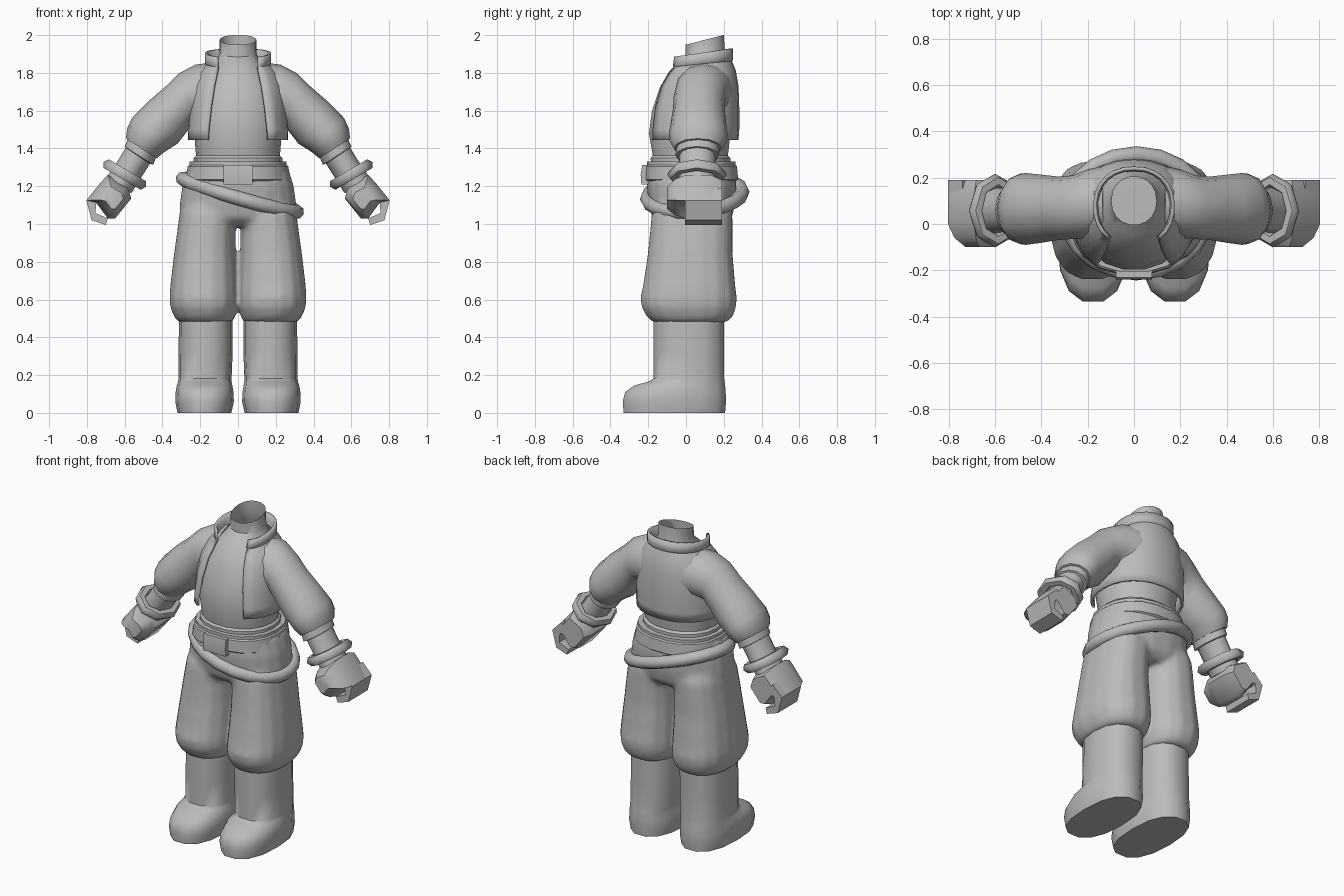
import bpy, bmesh, math
from mathutils import Vector

if "Cube" in bpy.data.objects:
    bpy.data.objects.remove(bpy.data.objects["Cube"])

grey = bpy.data.materials.new("plain_grey")
grey.diffuse_color = (0.5, 0.5, 0.5, 1)
grey.use_nodes = True
grey.node_tree.nodes["Principled BSDF"].inputs["Base Color"].default_value = grey.diffuse_color


def finish(name, verts, faces, angle=40, mods=()):
    me = bpy.data.meshes.new(name)
    me.from_pydata([tuple(v) for v in verts], [], faces)
    bm = bmesh.new()
    bm.from_mesh(me)
    bmesh.ops.recalc_face_normals(bm, faces=bm.faces)
    bm.to_mesh(me)
    bm.free()
    me.materials.append(grey)
    ob = bpy.data.objects.new(name, me)
    bpy.context.collection.objects.link(ob)
    bpy.ops.object.select_all(action='DESELECT')
    ob.select_set(True)
    bpy.context.view_layer.objects.active = ob
    bpy.ops.object.shade_smooth_by_angle(angle=math.radians(angle))
    for kind, opts in mods:
        m = ob.modifiers.new(kind.lower(), kind)
        for k, v in opts.items():
            setattr(m, k, v)
    return ob


def skin(rings, closed=True, caps=(True, True)):
    """Bridge equal-length rings of points into faces."""
    n = len(rings[0])
    verts = [p for r in rings for p in r]
    faces = []
    for i in range(len(rings) - 1):
        for j in range(n if closed else n - 1):
            k = (j + 1) % n
            faces.append((i * n + j, i * n + k, (i + 1) * n + k, (i + 1) * n + j))
    if caps[0]:
        faces.append(tuple(range(n)))
    if caps[1]:
        faces.append(tuple(range(len(verts) - n, len(verts))))
    return verts, faces


def spow(v, e):
    return math.copysign(abs(v) ** e, v)


def level_ring(z, x0, x1, y0, y1, n, power=2.0, tilt=0.0):
    """Horizontal rounded ring filling a box; tilt raises the back."""
    pts = [(spow(math.sin(a), 2 / power), spow(math.cos(a), 2 / power))
           for a in (math.tau * (i + 0.5) / n for i in range(n))]
    ms, mc = max(p[0] for p in pts), max(p[1] for p in pts)
    return [Vector(((x0 + x1) / 2 + (x1 - x0) / 2 * s / ms,
                    (y0 + y1) / 2 - (y1 - y0) / 2 * c / mc, z - tilt * c)) for s, c in pts]


def loft(rows, n=14, power=2.3, caps=(True, True)):
    return skin([level_ring(*r[:5], n, power, *r[5:]) for r in rows], caps=caps)


def limb(name, side, rows, n=12, caps=(True, True), angle=40):
    """Rows: x, z, y centre, in-plane radius, y radius, direction of section (degrees)."""
    rings = []
    for x, z, y, r, ry, deg in rows:
        d = Vector((math.cos(math.radians(deg)), 0, math.sin(math.radians(deg))))
        ring = []
        for i in range(n):
            a = math.tau * i / n
            p = Vector((x, y, z)) + d * r * math.cos(a) + Vector((0, ry * math.sin(a), 0))
            ring.append(Vector((p.x * side, p.y, p.z)))
        rings.append(ring)
    finish(name, *skin(rings, caps=caps), angle=angle)


def hoop(name, centre, u, v, normal, tube, n=16, m=8):
    """Closed tube around an ellipse with half axes u and v."""
    c, u, v, w = Vector(centre), Vector(u), Vector(v), Vector(normal).normalized()
    rings = []
    for i in range(n + 1):
        a = math.tau * (i % n) / n
        d = u * math.cos(a) + v * math.sin(a)
        o = d.normalized()
        rings.append([c + d + tube * (o * math.cos(b) + w * math.sin(b))
                      for b in (math.tau * j / m for j in range(m))])
    verts, faces = skin(rings, caps=(False, False))
    finish(name, verts[:n * m], [tuple(i % (n * m) for i in f) for f in faces], 60)


def mirror_rows(rows, side):
    return [(z, *sorted((a * side, b * side)), c, d) for z, a, b, c, d in rows]


trouser_parts = []
for side, tag in ((-1, "right"), (1, "left")):
    # Boot: rounded foot running into a straight shaft
    finish(tag + "_boot", *loft(mirror_rows([
        (0, .035, .32, -.33, .207), (.06, .022, .332, -.335, .212),
        (.11, .024, .33, -.322, .21), (.145, .03, .324, -.275, .207),
        (.165, .034, .318, -.2, .204), (.182, .034, .315, -.173, .202),
        (.33, .028, .315, -.172, .2), (.5, .028, .312, -.172, .2)], side), power=2.4))
    # Baggy trouser leg
    trouser_parts.append(loft(mirror_rows([
        (.48, .03, .315, -.175, .215), (.51, .016, .338, -.207, .247),
        (.56, .0, .358, -.234, .264), (.61, .0, .362, -.24, .268),
        (.68, .002, .357, -.225, .259), (.85, .012, .337, -.2, .245),
        (.97, .014, .32, -.188, .245), (1.06, .0, .308, -.18, .245),
        (1.14, .0, .28, -.15, .22)], side), n=16, power=2.4))
    # Puffed sleeve and turned cuff
    limb(tag + "_sleeve", side, [
        (.13, 1.705, .1, .15, .15, 88), (.2, 1.7, .088, .146, .148, 80),
        (.268, 1.675, .072, .13, .137, 69), (.328, 1.608, .068, .13, .137, 62),
        (.4, 1.535, .066, .136, .147, 54), (.466, 1.477, .065, .127, .155, 41),
        (.492, 1.44, .065, .115, .152, 34), (.512, 1.4, .063, .097, .128, 33)])
    limb(tag + "_cuff", side, [
        (.495, 1.43, .063, .088, .115, 33), (.525, 1.362, .06, .09, .115, 33),
        (.527, 1.359, .06, .07, .095, 33)])
    # Forearm and chunky bangle
    limb(tag + "_forearm", side, [
        (.5, 1.41, .06, .078, .097, 33), (.565, 1.305, .06, .076, .095, 33),
        (.63, 1.205, .06, .078, .1, 33)])
    hoop(tag + "_bangle", (.6 * side, .058, 1.262), (.085 * side, 0, .05),
         (0, .128, 0), (.54 * side, 0, -.84), .031, 8, 6)
    # Mitten palm: side profile swept front to back, tapering at both ends
    palm = [(.565, 1.135), (.585, 1.2), (.69, 1.26), (.735, 1.21), (.803, 1.125),
            (.75, 1.112), (.69, 1.03), (.65, 1.03)]
    finish(tag + "_palm", *skin([[Vector(((.65 + (x - .65) * k) * side, y, 1.13 + (z - 1.13) * k))
                                  for x, z in palm]
                                 for y, k in ((-.1, .5), (-.06, .82), (.0, 1), (.13, 1), (.19, .78))]),
           angle=50)
    # Curled fingers: hooked profile swept across the hand
    hook = [(.74, 1.19), (.803, 1.125), (.775, 1.02), (.70, .995),
            (.69, 1.03), (.755, 1.058), (.75, 1.112), (.7, 1.14)]
    finish(tag + "_fingers", *skin([[Vector((x * side, y, z)) for x, z in hook]
                                    for y in (-.005, .06, .13, .19)]))

# Trousers: both legs and the seat fused into one soft cloth body
trouser_parts.append(loft([
    (.99, -.22, .22, -.13, .2), (1.03, -.305, .305, -.178, .242),
    (1.1, -.308, .308, -.195, .258), (1.2, -.294, .294, -.207, .266),
    (1.3, -.264, .264, -.202, .258)], n=20))
verts, faces = [], []
for v, f in trouser_parts:
    faces += [tuple(i + len(verts) for i in face) for face in f]
    verts += v
finish("trousers", verts, faces, mods=[
    ('REMESH', {"mode": 'VOXEL', "voxel_size": .014, "use_smooth_shade": True}),
    ('SMOOTH', {"factor": .5, "iterations": 8})])

# Belt with a raised upper rim
finish("belt", *loft([
    (1.225, -.27, .27, -.205, .262), (1.235, -.278, .278, -.218, .276),
    (1.305, -.266, .266, -.215, .27), (1.312, -.258, .258, -.207, .262),
    (1.33, -.258, .258, -.207, .262), (1.332, -.22, .22, -.18, .22)], n=18), angle=30)
# Belt buckle, leaning slightly forward at the bottom
finish("belt_buckle", *skin([[Vector((x * w, y, z)) for x, y, z in (
    (1, -.232, 1.312), (1, -.24, 1.26), (1, -.236, 1.208), (1, -.18, 1.208), (1, -.18, 1.312))]
    for w in (-.078, .078)]), angle=20)
# Slanted rope sash around the hips
hoop("rope_sash", (.01, .046, 1.152), (.302, 0, -.088), (0, .252, .018),
     (.28, -.07, .96), .038, 20)

# Shirt, rising into an open neck
finish("shirt", *loft([
    (1.29, -.235, .235, -.185, .235), (1.35, -.235, .235, -.187, .235),
    (1.362, -.222, .222, -.176, .222), (1.48, -.232, .232, -.196, .235),
    (1.6, -.23, .23, -.18, .245), (1.72, -.21, .21, -.14, .245),
    (1.81, -.155, .155, -.088, .235), (1.865, -.115, .115, -.043, .215, .012),
    (1.905, -.098, .098, -.003, .203, .02), (1.975, -.097, .097, -.002, .202, .026)],
    n=18, power=2.15, caps=(False, False)))

# Open jacket with a stand-up collar: z, half width, front y, back y, opening half width, tilt
rows = [(1.445, .258, -.214, .27, .158, 0), (1.5, .257, -.212, .274, .156, 0),
        (1.62, .25, -.19, .274, .142, 0), (1.73, .236, -.15, .27, .125, 0),
        (1.8, .205, -.112, .256, .112, .01), (1.845, .162, -.09, .236, .105, .018),
        (1.855, .168, -.094, .242, .105, .02), (1.905, .168, -.09, .24, .11, .024)]
rings = []
for z, rx, y0, y1, gap, tilt in rows:
    a0 = math.asin((gap / rx) ** 1.1)
    ring = []
    for i in range(21):
        a = a0 + (math.tau - 2 * a0) * i / 20
        s, c = spow(math.sin(a), .9), spow(math.cos(a), .9)
        ring.append(Vector((rx * s, (y0 + y1) / 2 - (y1 - y0) / 2 * c, z - tilt * c)))
    rings.append(ring)
finish("jacket", *skin(rings, closed=False, caps=(False, False)), angle=45,
       mods=[('SOLIDIFY', {"thickness": .016, "offset": 0})])
